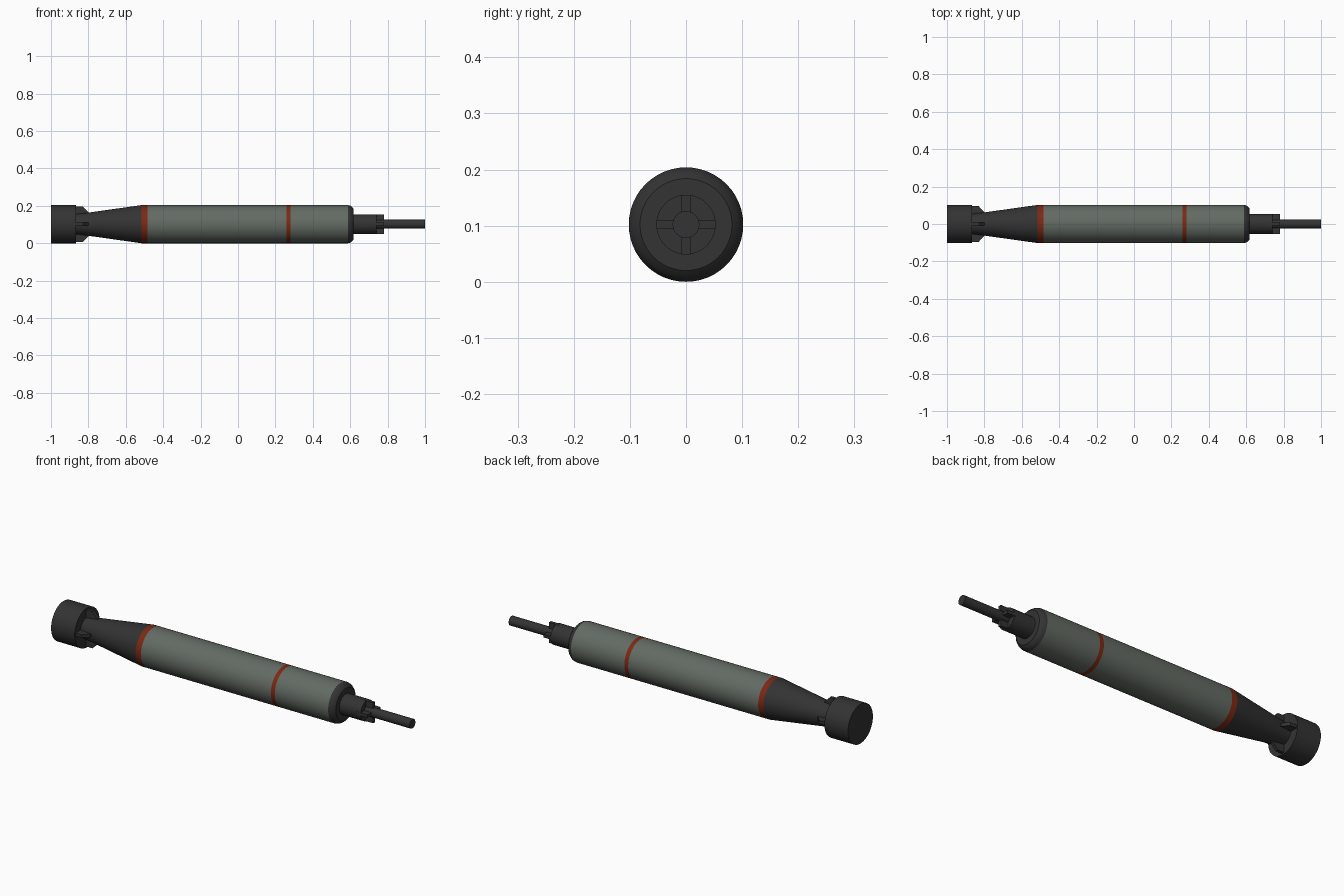
import bpy, math
from mathutils import Matrix

if "Cube" in bpy.data.objects:
    bpy.data.objects.remove(bpy.data.objects["Cube"])

AXIS_Z = 0.102
SIDES = 48


def material(name, rgb):
    m = bpy.data.materials.new(name)
    m.use_nodes = True
    m.diffuse_color = (*rgb, 1)
    m.node_tree.nodes["Principled BSDF"].inputs["Base Color"].default_value = (*rgb, 1)
    return m


grey = material("hull grey", (0.125, 0.145, 0.125))
dark = material("dark metal", (0.033, 0.033, 0.033))
red = material("band red", (0.2, 0.022, 0.007))


def make(name, verts, faces, mat):
    mesh = bpy.data.meshes.new(name)
    mesh.from_pydata(verts, [], faces)
    mesh.materials.append(mat)
    obj = bpy.data.objects.new(name, mesh)
    bpy.context.collection.objects.link(obj)
    return obj


def lathe(name, profile, mat, caps=(True, True), sides=SIDES):
    """Turn (x, radius) points around the long axis."""
    verts, faces = [], []
    for x, r in profile:
        for i in range(sides):
            a = 2 * math.pi * i / sides
            verts.append((x, r * math.cos(a), AXIS_Z + r * math.sin(a)))
    for k in range(len(profile) - 1):
        for i in range(sides):
            j = (i + 1) % sides
            a, b = k * sides, (k + 1) * sides
            faces.append((a + i, a + j, b + j, b + i))
    if caps[0]:
        faces.append(tuple(reversed(range(sides))))
    if caps[1]:
        faces.append(tuple(range(len(verts) - sides, len(verts))))
    obj = make(name, verts, faces, mat)
    bpy.ops.object.select_all(action="DESELECT")
    obj.select_set(True)
    bpy.context.view_layer.objects.active = obj
    bpy.ops.object.shade_smooth_by_angle(angle=math.radians(35))
    return obj


def fins(name, outline, thickness, mat):
    """Four flat plates with an (x, radius) outline, set in a cross."""
    n = len(outline)
    for label, turn in (("top", 0), ("front", 1), ("bottom", 2), ("back", 3)):
        rot = Matrix.Rotation(turn * math.pi / 2, 3, "X")
        verts = []
        for y in (-thickness / 2, thickness / 2):
            for x, r in outline:
                p = rot @ Matrix.Translation((x, y, r)).translation
                verts.append((p.x, p.y, p.z + AXIS_Z))
        faces = [tuple(range(n)), tuple(reversed(range(n, 2 * n)))]
        faces += [(i, i + n, (i + 1) % n + n, (i + 1) % n) for i in range(n)]
        make(f"{label}_{name}", verts, faces, mat)


# Hull: tapered tail, banded tube and rounded nose
R = 0.102
lathe("tail_cone", [(-0.87, 0.054), (-0.8, 0.062), (-0.515, R)], dark, (True, False))
lathe("rear_band", [(-0.515, R), (-0.485, R)], red, (False, False))
lathe("main_hull", [(-0.485, R), (0.26, R)], grey, (False, False))
lathe("front_band", [(0.26, R), (0.282, R)], red, (False, False))
lathe("front_hull", [(0.282, R), (0.588, R)], grey, (False, False))
lathe("nose_cap", [(0.588, R), (0.6, 0.099), (0.61, 0.092), (0.618, 0.082)], dark, (False, True))

# Tail shroud and the fins that carry it
lathe("tail_shroud", [(-1, R), (-0.865, R)], dark)
fins("tail_fin", [(-0.87, 0.03), (-0.8, 0.03), (-0.8, 0.064), (-0.83, 0.095), (-0.87, 0.095)], 0.016, dark)

# Nose sleeve, its four vanes and the probe
lathe("nose_sleeve", [(0.61, 0.053), (0.74, 0.053)], dark)
fins("nose_vane", [(0.72, 0.01), (0.78, 0.01), (0.78, 0.053), (0.72, 0.053)], 0.016, dark)
lathe("nose_probe", [(0.7, 0.024), (1, 0.024)], dark, sides=24)
